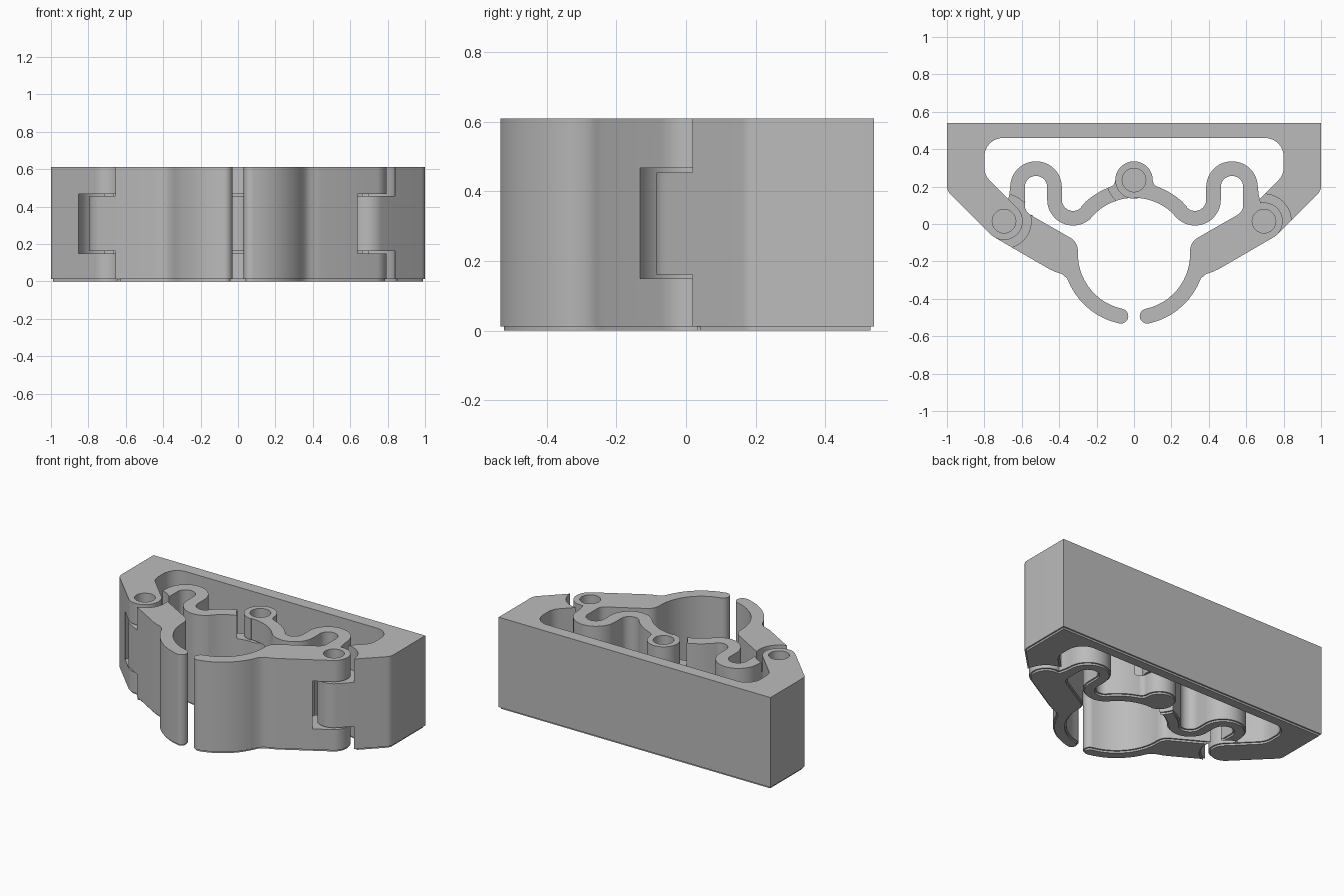
import bpy, bmesh, math

cube = bpy.data.objects.get("Cube")
if cube:
    bpy.data.objects.remove(cube, do_unlink=True)

HEIGHT, STEP, INSET = 0.61, 0.012, 0.01
KNUCKLE, HOLE = 0.1, 0.063
SIDE, CENTRE = (0.695, 0.015), (0, 0.235)

grey = bpy.data.materials.new("plain grey")
grey.use_nodes = True
grey.diffuse_color = (0.5, 0.5, 0.5, 1)
grey.node_tree.nodes["Principled BSDF"].inputs["Base Color"].default_value = (0.5, 0.5, 0.5, 1)


def arc(cx, cy, r, start, end):
    """Points along an arc, angles in degrees."""
    n = max(2, round(abs(end - start) / 6))
    angles = [math.radians(start + (end - start) * i / n) for i in range(n + 1)]
    return [(cx + r * math.cos(a), cy + r * math.sin(a)) for a in angles]


def prism(name, outline, z0, z1):
    """Extrude a closed outline between two heights."""
    bm = bmesh.new()
    verts = [bm.verts.new((x, y, z0)) for x, y in outline]
    bmesh.ops.remove_doubles(bm, verts=verts, dist=0.002)
    face = bm.faces.new([v for v in verts if v.is_valid])
    grown = bmesh.ops.extrude_face_region(bm, geom=[face])["geom"]
    top = [g for g in grown if isinstance(g, bmesh.types.BMVert)]
    bmesh.ops.translate(bm, verts=top, vec=(0, 0, z1 - z0))
    bmesh.ops.recalc_face_normals(bm, faces=bm.faces)
    mesh = bpy.data.meshes.new(name)
    bm.to_mesh(mesh)
    bm.free()
    mesh.materials.append(grey)
    obj = bpy.data.objects.new(name, mesh)
    bpy.context.collection.objects.link(obj)
    return obj


def cut(obj, centre, r, z0, z1):
    """Remove a vertical cylinder."""
    cutter = prism("cutter", arc(*centre, r, 0, 360)[:-1], z0, z1)
    cutter.hide_render = True
    mod = obj.modifiers.new("cut", "BOOLEAN")
    mod.operation, mod.solver, mod.object = "DIFFERENCE", "EXACT", cutter
    bpy.context.view_layer.objects.active = obj
    bpy.ops.object.modifier_apply(modifier=mod.name)
    bpy.data.objects.remove(cutter, do_unlink=True)


def fork(obj, centre):
    """Outer pair of hinge knuckles with a blind pin hole."""
    cut(obj, centre, 0.158, 0.15, 0.468)
    cut(obj, centre, HOLE, 0.08, 1)


def tongue(obj, centre):
    """Middle hinge knuckle with a through pin hole."""
    cut(obj, centre, 0.145, -1, 0.162)
    cut(obj, centre, 0.145, 0.455, 1)
    cut(obj, centre, HOLE, -1, 1)


def finish(obj):
    """Recessed foot around the underside, then smooth the curves."""
    bm = bmesh.new()
    bm.from_mesh(obj.data)
    bmesh.ops.remove_doubles(bm, verts=bm.verts, dist=0.0005)
    bm.normal_update()
    feet = [f for f in bm.faces if f.normal.z < -0.9 and f.calc_center_median().z < STEP + 0.001]
    bmesh.ops.inset_region(bm, faces=feet, thickness=INSET, use_even_offset=True)
    grown = bmesh.ops.extrude_face_region(bm, geom=feet)["geom"]
    low = [g for g in grown if isinstance(g, bmesh.types.BMVert)]
    bmesh.ops.translate(bm, verts=low, vec=(0, 0, -STEP))
    bmesh.ops.delete(bm, geom=[f for f in feet if f.is_valid], context="FACES")
    bmesh.ops.recalc_face_normals(bm, faces=bm.faces)
    bm.to_mesh(obj.data)
    bm.free()
    bpy.ops.object.select_all(action="DESELECT")
    obj.select_set(True)
    bpy.context.view_layer.objects.active = obj
    bpy.ops.object.shade_smooth_by_angle(angle=math.radians(30))


def mirrored(points):
    return [(-x, y) for x, y in reversed(points)]


# Frame: long back bar, sloped cheeks and side knuckles
half_frame = ([(1, 0.54)]
              + arc(0.94, 0.203, 0.06, 0, -45)
              + arc(*SIDE, KNUCKLE, -45, -225)
              + arc(0.7, 0.303, 0.1, -45, 0)
              + arc(0.7, 0.36, 0.1, 0, 90))
frame = prism("frame", half_frame + mirrored(half_frame), STEP, HEIGHT)

# Arm: centre knuckle, wavy spring, side knuckle and curved jaw
ring = (0, -0.16)
trough, hump = (0.326, 0.13), (0.524, 0.197)
arm = (arc(*CENTRE, KNUCKLE, 270, 0)
       + arc(0.14, 0.236, 0.04, 180, 250)
       + arc(*ring, 0.38, 70, 41.7)
       + arc(*trough, 0.06, 221.7, 360)
       + arc(*hump, 0.138, 180, 0)
       + [(0.666, 0.16)]
       + arc(*SIDE, KNUCKLE, 100, -60)
       + [(0.455, -0.24), (0.42, -0.256), (0.385, -0.268), (0.358, -0.29)]
       + arc(*ring, 0.38, -27, -78)
       + arc(0.0707, -0.4926, 0.04, -78, -258)
       + arc(*ring, 0.3, -78, -3)
       + arc(0.38, -0.143, 0.08, 180, 120)
       + arc(0.524, 0.101, 0.06, -60, 0)
       + arc(*hump, 0.06, 0, 180)
       + arc(*trough, 0.138, 0, -138.3)
       + arc(*ring, 0.3, 41.7, 90))
left_arm = prism("left_arm", arm, STEP, HEIGHT)
right_arm = prism("right_arm", mirrored(arm), STEP, HEIGHT)

# Hinges: each joint pairs a fork with a tongue
other_side = (-SIDE[0], SIDE[1])
for outer, inner, centre in ((left_arm, frame, SIDE),
                             (frame, right_arm, other_side),
                             (left_arm, right_arm, CENTRE)):
    fork(outer, centre)
    tongue(inner, centre)

for part in (frame, left_arm, right_arm):
    finish(part)
